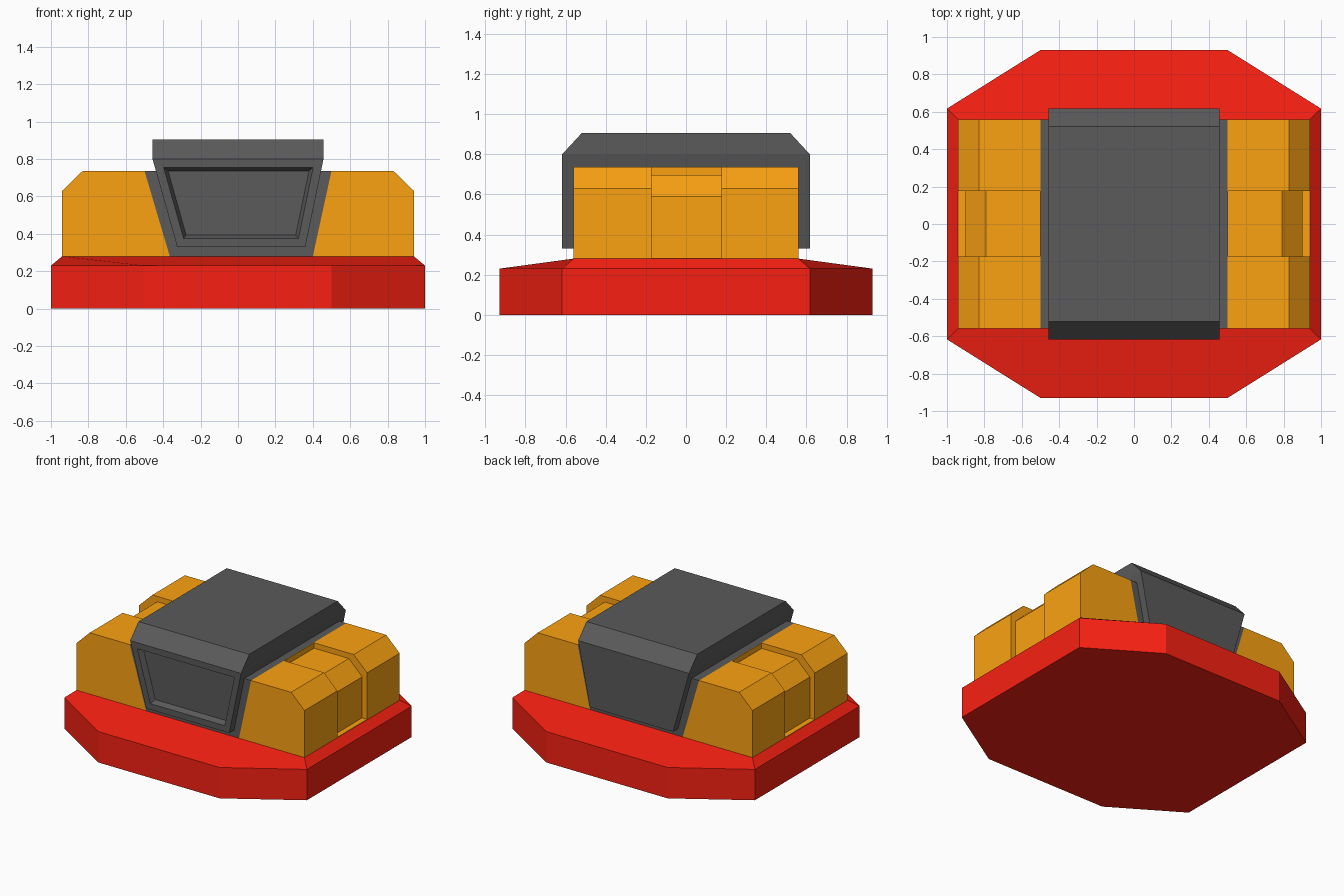
import bpy, bmesh

if "Cube" in bpy.data.objects:
    bpy.data.objects.remove(bpy.data.objects["Cube"])


def material(name, color):
    m = bpy.data.materials.new(name)
    m.diffuse_color = color
    m.use_nodes = True
    m.node_tree.nodes["Principled BSDF"].inputs["Base Color"].default_value = m.diffuse_color
    return m


RED = material("red", (0.94, 0.0145, 0.006, 1))
ORANGE = material("orange", (0.97, 0.362, 0.006, 1))
GREY = material("grey", (0.103, 0.103, 0.103, 1))


def finish(name, bm, mat):
    bmesh.ops.recalc_face_normals(bm, faces=bm.faces[:])
    me = bpy.data.meshes.new(name)
    bm.to_mesh(me)
    bm.free()
    me.materials.append(mat)
    ob = bpy.data.objects.new(name, me)
    bpy.context.collection.objects.link(ob)
    return ob


def loft(rings):
    """Closed solid through rings of equal point count."""
    bm = bmesh.new()
    rows = [[bm.verts.new(p) for p in ring] for ring in rings]
    n = len(rows[0])
    for a, b in zip(rows, rows[1:]):
        for i in range(n):
            j = (i + 1) % n
            bm.faces.new((a[i], a[j], b[j], b[i]))
    bm.faces.new(rows[0])
    bm.faces.new(rows[-1])
    bmesh.ops.recalc_face_normals(bm, faces=bm.faces[:])
    return bm


def prism(profile, ys):
    return loft([[(x, y, z) for x, z in profile] for y in ys])


def rect(x0, x1, y, z):
    return [(x0, -y, z), (x1, -y, z), (x1, y, z), (x0, y, z)]


# Octagonal base: walls and floor, then single sloping faces up to the raised top
octagon = [(-1, -0.617), (-0.5, -0.93), (0.5, -0.93), (1, -0.617),
           (1, 0.617), (0.5, 0.93), (-0.5, 0.93), (-1, 0.617)]
bm = loft([[(x, y, z) for x, y in octagon] for z in (0, 0.23)])
bm.faces.ensure_lookup_table()
rim_face = bm.faces[-1]
o = sorted(rim_face.verts, key=lambda v: octagon.index(
    min(octagon, key=lambda p: (p[0] - v.co.x) ** 2 + (p[1] - v.co.y) ** 2)))
bm.faces.remove(rim_face)
t = [bm.verts.new(p) for p in rect(-0.94, 0.94, 0.56, 0.28)]
for loop in (o[0:4] + [t[1], t[0]], [o[3], o[4], t[2], t[1]],
             o[4:8] + [t[3], t[2]], [o[7], o[0], t[0], t[3]], t):
    bm.faces.new(loop)
finish("base", bm, RED)

# Orange side blocks: two full blocks and a recessed middle on each side
for side, s, foot in (("left", -1, 0.365), ("right", 1, 0.40)):
    full = [(foot, 0.28), (0.94, 0.28), (0.94, 0.63), (0.83, 0.737), (0.5, 0.737)]
    middle = [(foot, 0.28), (0.94, 0.28), (0.94, 0.284), (0.90, 0.284), (0.90, 0.59),
              (0.79, 0.697), (0.503, 0.697), (0.503, 0.737), (0.499, 0.737)]
    for part, prof, ys in (("front_block", full, (-0.56, -0.173)),
                           ("middle_block", middle, (-0.173, 0.177)),
                           ("back_block", full, (0.177, 0.56))):
        finish(f"{side}_{part}", prism([(s * x, z) for x, z in prof], ys), ORANGE)

# Grey core between the side blocks
core = [(-0.365, 0.28), (0.40, 0.28), (0.5, 0.737), (-0.5, 0.737)]
finish("core", prism(core, (-0.56, 0.56)), GREY)

# Cabin with chamfered ends and a recessed front panel
bm = loft([rect(-0.325, 0.36, 0.617, 0.33),
           rect(-0.457, 0.457, 0.617, 0.80),
           rect(-0.457, 0.457, 0.52, 0.905)])
front = min(bm.faces, key=lambda f: f.calc_center_median().y + f.normal.y)
bmesh.ops.inset_region(bm, faces=[front], thickness=0.045, use_even_offset=True)
bmesh.ops.inset_region(bm, faces=[front], thickness=0.018, depth=-0.04, use_even_offset=True)
finish("cabin", bm, GREY)
